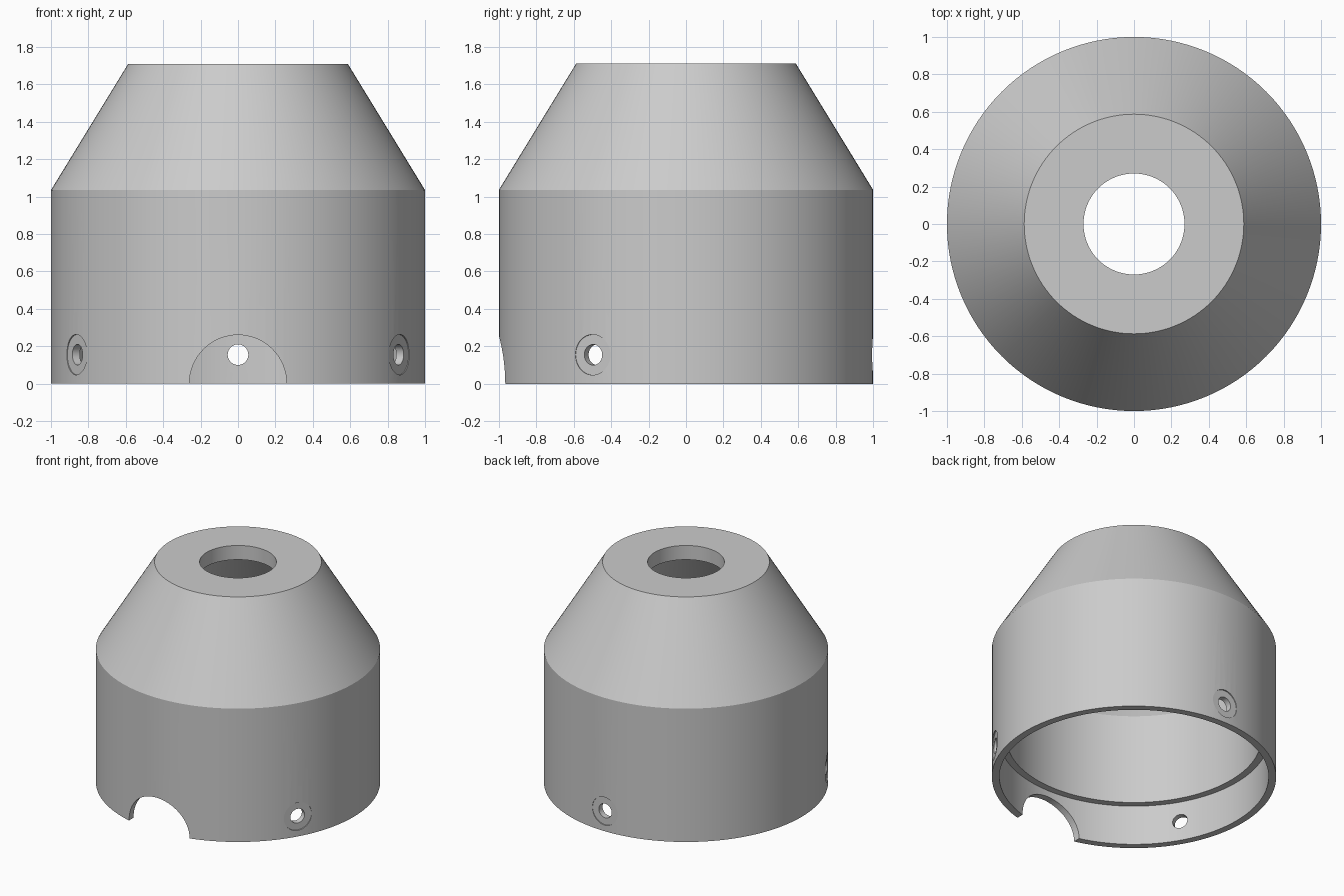
import bpy
import bmesh
import math
from mathutils import Matrix, Vector

default = bpy.data.objects.get("Cube")
if default:
    bpy.data.objects.remove(default, do_unlink=True)

SEGMENTS = 128


def make_material(name, color):
    mat = bpy.data.materials.new(name)
    mat.use_nodes = True
    mat.diffuse_color = color
    mat.node_tree.nodes["Principled BSDF"].inputs["Base Color"].default_value = color
    return mat


def new_object(name, bm):
    mesh = bpy.data.meshes.new(name)
    bm.to_mesh(mesh)
    bm.free()
    obj = bpy.data.objects.new(name, mesh)
    bpy.context.collection.objects.link(obj)
    return obj


def lathe(name, profile):
    """Revolve a closed (radius, height) profile around z."""
    bm = bmesh.new()
    verts = [bm.verts.new((r, 0, z)) for r, z in profile]
    edges = [bm.edges.new((v, verts[i - 1])) for i, v in enumerate(verts)]
    bmesh.ops.spin(bm, geom=verts + edges, axis=(0, 0, 1), cent=(0, 0, 0),
                   angle=math.tau, steps=SEGMENTS, use_merge=False)
    bmesh.ops.remove_doubles(bm, verts=bm.verts[:], dist=0.0005)
    bmesh.ops.recalc_face_normals(bm, faces=bm.faces[:])
    return new_object(name, bm)


def cut_radial(target, angle, height, radius, inner, outer):
    """Cut a round hole pointing outward from the axis at the given angle."""
    direction = Vector((math.cos(angle), math.sin(angle), 0))
    center = direction * (inner + outer) / 2 + Vector((0, 0, height))
    turn = direction.to_track_quat("Z", "Y").to_matrix().to_4x4()
    bm = bmesh.new()
    bmesh.ops.create_cone(bm, cap_ends=True, segments=64, radius1=radius,
                          radius2=radius, depth=outer - inner,
                          matrix=Matrix.Translation(center) @ turn)
    cutter = new_object("hole_cutter", bm)
    cutter.hide_render = True
    mod = target.modifiers.new("cut", "BOOLEAN")
    mod.operation = "DIFFERENCE"
    mod.solver = "EXACT"
    mod.object = cutter
    bpy.context.view_layer.objects.active = target
    bpy.ops.object.modifier_apply(modifier=mod.name)
    bpy.data.objects.remove(cutter, do_unlink=True)


# Hollow housing: straight skirt, conical shoulder, flat bored top, inner ledge
housing = lathe("housing", [
    (1.0, 0), (1.0, 1.035), (0.587, 1.71), (0.27, 1.71),
    (0.27, 1.6), (0.537, 1.6), (0.895, 1.01), (0.895, 0.31),
    (0.947, 0.31), (0.947, 0),
])

# Cable notch in the lower front edge
cut_radial(housing, math.radians(-90), 0, 0.26, 0.7, 1.2)

# Three screw holes, each with a shallow flat seat
for degrees in (-30, 90, 210):
    cut_radial(housing, math.radians(degrees), 0.155, 0.108, 0.991, 1.2)
    cut_radial(housing, math.radians(degrees), 0.155, 0.055, 0.8, 1.2)

housing.data.materials.clear()
housing.data.materials.append(make_material("light grey", (0.6, 0.6, 0.6, 1)))

# Smooth walls with crisp rims
bpy.ops.object.select_all(action="DESELECT")
housing.select_set(True)
bpy.context.view_layer.objects.active = housing
bpy.ops.object.shade_smooth_by_angle(angle=math.radians(20))
